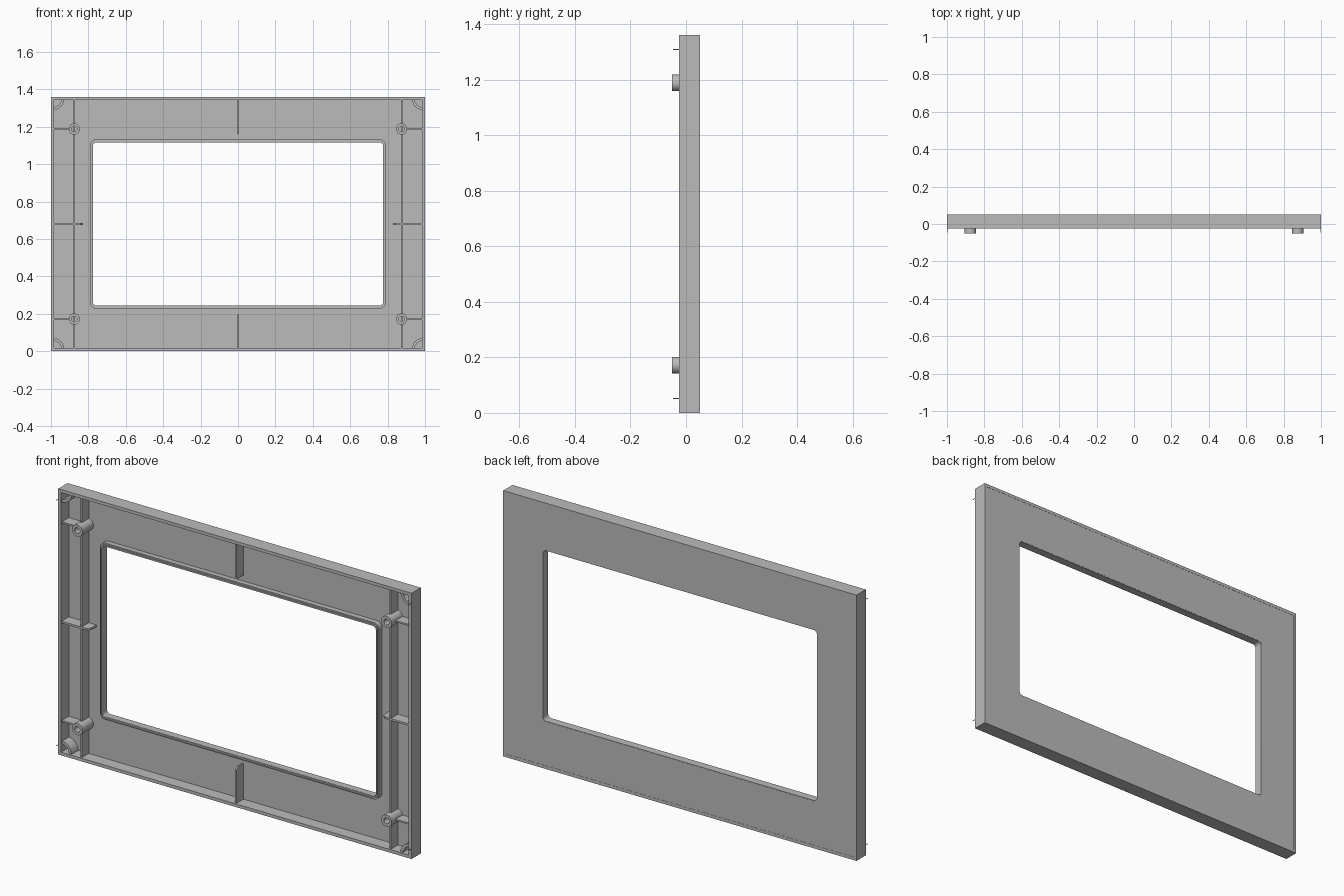
import bpy, bmesh, math
from mathutils import Vector

cube = bpy.data.objects.get("Cube")
if cube:
    bpy.data.objects.remove(cube, do_unlink=True)

grey = bpy.data.materials.new("Plain grey")
grey.use_nodes = True
colour = (0.5, 0.5, 0.5, 1)
grey.diffuse_color = colour
grey.node_tree.nodes["Principled BSDF"].inputs["Base Color"].default_value = colour

MID = 0.68            # height of the centre line
FRONT, BACK = -0.025, 0.05
FLOOR = 0.038         # inner face of the panel
RIM = 0.016           # wall thickness


def finish(name, bm):
    bmesh.ops.recalc_face_normals(bm, faces=bm.faces)
    mesh = bpy.data.meshes.new(name)
    bm.to_mesh(mesh)
    bm.free()
    mesh.materials.append(grey)
    obj = bpy.data.objects.new(name, mesh)
    bpy.context.collection.objects.link(obj)
    bpy.ops.object.select_all(action='DESELECT')
    obj.select_set(True)
    bpy.context.view_layer.objects.active = obj
    bpy.ops.object.shade_smooth_by_angle(angle=math.radians(35))
    return obj


def ring(name, outer, inner, y0, y1):
    """Frame or tube between two matching (x, z) loops."""
    bm = bmesh.new()
    loops = [[bm.verts.new((x, y, z)) for x, z in pts]
             for pts, y in ((outer, y0), (inner, y0), (inner, y1), (outer, y1))]
    n = len(outer)
    for k in range(4):
        a, b = loops[k], loops[(k + 1) % 4]
        for i in range(n):
            j = (i + 1) % n
            bm.faces.new((a[i], a[j], b[j], b[i]))
    return finish(name, bm)


def prism(name, points, offset):
    """Solid made by sweeping a flat polygon along an offset."""
    bm = bmesh.new()
    face = bm.faces.new([bm.verts.new(p) for p in points])
    geom = bmesh.ops.extrude_face_region(bm, geom=[face])["geom"]
    verts = [v for v in geom if isinstance(v, bmesh.types.BMVert)]
    bmesh.ops.translate(bm, verts=verts, vec=Vector(offset))
    return finish(name, bm)


def rounded(hx, hz, r, steps=6):
    pts = []
    for q, (sx, sz) in enumerate(((1, 1), (-1, 1), (-1, -1), (1, -1))):
        for i in range(steps + 1):
            a = math.pi / 2 * (q + i / steps)
            pts.append((sx * (hx - r) + r * math.cos(a),
                        MID + sz * (hz - r) + r * math.sin(a)))
    return pts


def rect(hx, hz):
    return [(hx, MID + hz), (-hx, MID + hz), (-hx, MID - hz), (hx, MID - hz)]


def circle(cx, cz, r, n=28):
    return [(cx + r * math.cos(math.tau * i / n),
             cz + r * math.sin(math.tau * i / n)) for i in range(n)]


def rib(name, start, end, thick=0.008, front=-0.018, chamfer=0.0):
    """Upright web between two (x, z) points, with an optional cut tip."""
    a, b = Vector((start[0], 0, start[1])), Vector((end[0], 0, end[1]))
    along = (b - a).normalized()
    side = along.cross(Vector((0, 1, 0))) * thick
    base, top = Vector((0, FLOOR + 0.004, 0)), Vector((0, front, 0))
    pts = [a + base, b + base]
    if chamfer:
        pts += [b + top + Vector((0, chamfer, 0)), b + top - along * chamfer]
    else:
        pts.append(b + top)
    pts.append(a + top)
    return prism(name, [p - side / 2 for p in pts], side)


# Outer wall, back panel and window lip
ring("outer_wall", rect(1, MID), rect(1 - RIM, MID - RIM), FRONT, BACK)
ring("back_panel", rounded(0.99, MID - 0.01, 0.006),
     rounded(0.778, 0.439, 0.02), FLOOR, BACK - 0.001)
ring("window_lip", rounded(0.789, 0.452, 0.028),
     rounded(0.775, 0.436, 0.018), 0.012, BACK - 0.0015)
ring("window_lip_step", rounded(0.783, 0.445, 0.024),
     rounded(0.776, 0.437, 0.018), 0.006, 0.02)

# Centre ribs above and below the window
for label, s in (("upper", 1), ("lower", -1)):
    rib(label + "_centre_rib", (0, MID + s * (MID - 0.01)),
        (0, MID + s * 0.482), chamfer=0.012)

for side, sx in (("left", 1), ("right", -1)):
    # Long side ribs and the short rib at mid height
    rib(side + "_long_rib", (sx * 0.875, 0.01), (sx * 0.875, 2 * MID - 0.01))
    rib(side + "_middle_rib", (sx * 0.99, MID), (sx * 0.828, MID),
        thick=0.01, front=-0.021, chamfer=0.015)
    for level, sz in (("upper", 1), ("lower", -1)):
        tag = side + "_" + level
        cx, cz = sx * 0.875, MID + sz * 0.508
        # Screw post with its bracing rib
        ring(tag + "_screw_post", circle(cx, cz, 0.03),
             circle(cx, cz, 0.015), -0.05, FLOOR + 0.004)
        rib(tag + "_post_rib", (sx * 0.99, cz), (sx * 0.901, cz))
        # Curved corner brace
        ox, oz = sx * 0.988, MID + sz * (MID - 0.012)
        angles = [math.pi / 2 * i / 8 for i in range(9)]
        arc = [(0.058, a) for a in angles] + [(0.043, a) for a in reversed(angles)]
        prism(tag + "_corner_brace",
              [(ox - sx * r * math.cos(a), -0.016, oz - sz * r * math.sin(a))
               for r, a in arc], (0, FLOOR + 0.02, 0))
        # Fine locating pin on the wall edge
        px, pz = sx * 0.998, MID + sz * 0.628
        prism(tag + "_edge_pin",
              [(x, -0.046, z) for x, z in circle(px, pz, 0.0015, 6)],
              (0, 0.03, 0))
